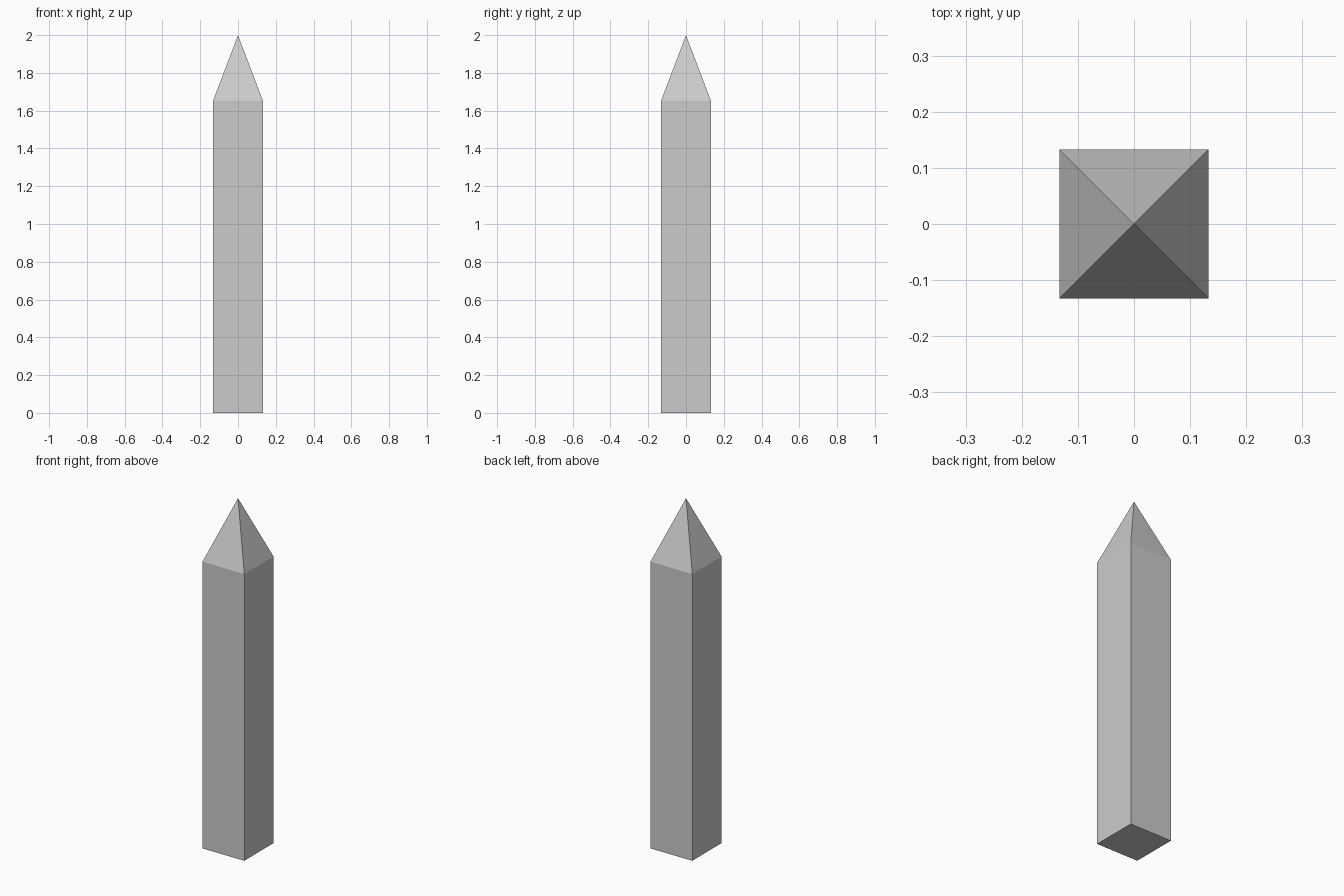
import bpy, bmesh

if "Cube" in bpy.data.objects:
    bpy.data.objects.remove(bpy.data.objects["Cube"])

HALF = 0.133      # half width of the square shaft
SHOULDER = 1.65   # height where the point begins
TIP = 2.0


def square(bm, z):
    corners = [(-1, -1), (1, -1), (1, 1), (-1, 1)]
    return [bm.verts.new((x * HALF, y * HALF, z)) for x, y in corners]


bm = bmesh.new()
base = square(bm, 0)
top = square(bm, SHOULDER)
apex = bm.verts.new((0, 0, TIP))

# Closed underside
bm.faces.new(base[::-1])

# Shaft walls and the pyramid point above them
for i in range(4):
    j = (i + 1) % 4
    bm.faces.new((base[i], base[j], top[j], top[i]))
    bm.faces.new((top[i], top[j], apex))

bmesh.ops.recalc_face_normals(bm, faces=bm.faces)
mesh = bpy.data.meshes.new("pointed_post")
bm.to_mesh(mesh)
bm.free()
post = bpy.data.objects.new("pointed_post", mesh)
bpy.context.collection.objects.link(post)
